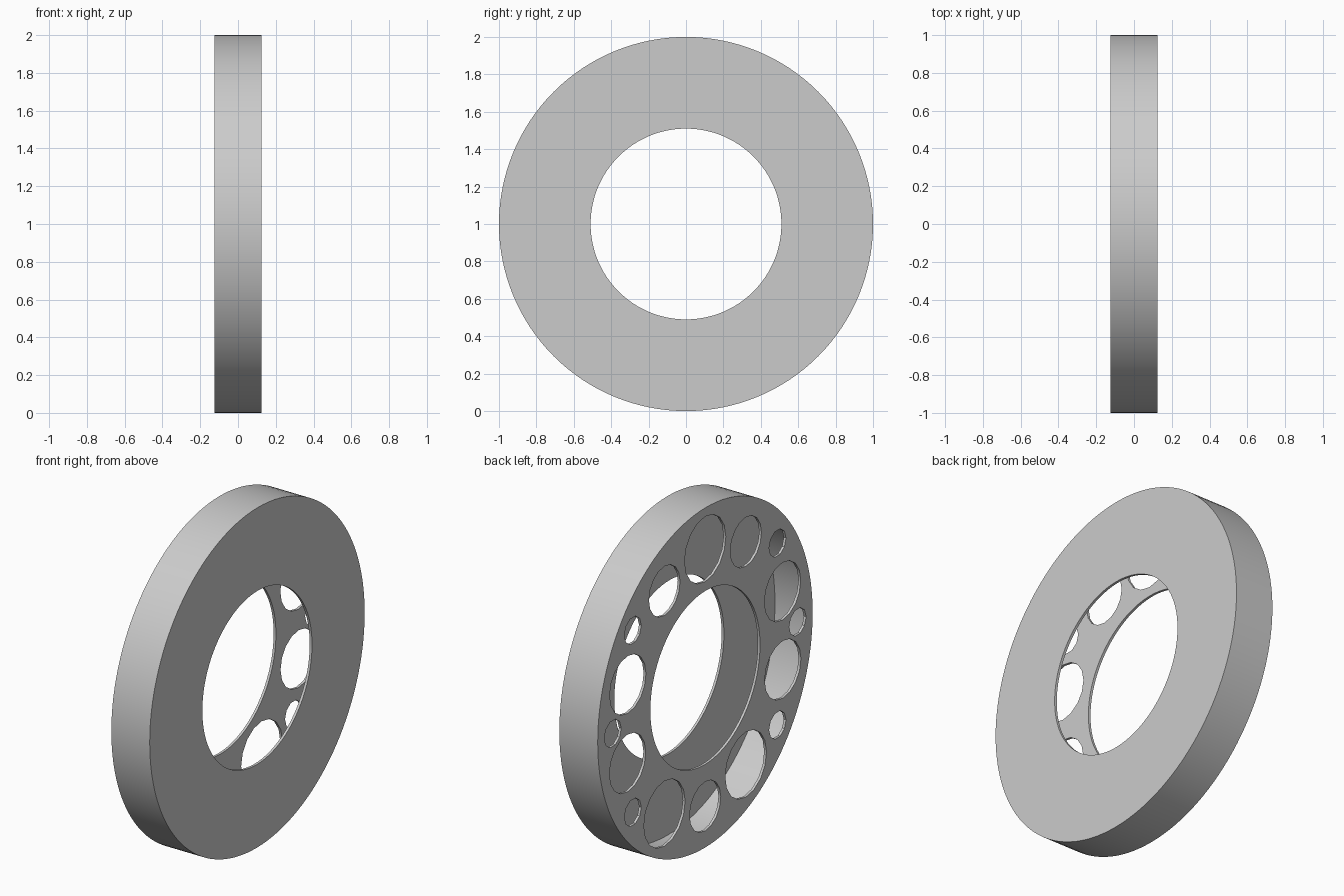
import bpy, bmesh
from math import sin, cos, pi, radians
from mathutils import Vector

if "Cube" in bpy.data.objects:
    bpy.data.objects.remove(bpy.data.objects["Cube"], do_unlink=True)

HALF, WALL, INNER, SEGS = 0.125, 0.015, 0.51, 128
CENTRE = Vector((0, 0, 1))

grey = bpy.data.materials.new("light_grey")
grey.use_nodes = True
grey.diffuse_color = (0.6, 0.6, 0.6, 1)
grey.node_tree.nodes["Principled BSDF"].inputs["Base Color"].default_value = (0.6, 0.6, 0.6, 1)


def finish(obj):
    obj.data.materials.clear()
    obj.data.materials.append(grey)
    bpy.ops.object.select_all(action='DESELECT')
    obj.select_set(True)
    bpy.context.view_layer.objects.active = obj
    bpy.ops.object.shade_smooth_by_angle(angle=radians(25))


def clean(bm, mesh):
    bmesh.ops.remove_doubles(bm, verts=bm.verts, dist=1e-5)
    bmesh.ops.recalc_face_normals(bm, faces=bm.faces)
    bm.to_mesh(mesh)
    bm.free()


# Outer rim and solid plate: an L-shaped section turned about the x axis
section = [(-HALF, 1), (HALF, 1), (HALF, INNER), (HALF - WALL, INNER),
           (HALF - WALL, 1 - WALL), (-HALF, 1 - WALL)]
bm = bmesh.new()
verts = [bm.verts.new((x, 0, r)) for x, r in section]
edges = [bm.edges.new((verts[i - 1], verts[i])) for i in range(len(verts))]
bmesh.ops.spin(bm, geom=verts + edges, cent=(0, 0, 0), axis=(1, 0, 0),
               angle=2 * pi, steps=SEGS, use_merge=True)
mesh = bpy.data.meshes.new("rim_and_solid_plate")
clean(bm, mesh)
rim = bpy.data.objects.new("rim_and_solid_plate", mesh)
rim.location = CENTRE
bpy.context.collection.objects.link(rim)
finish(rim)

# Drilled plate: filled flat outline with round holes
outline = bpy.data.curves.new("drilled_plate_outline", 'CURVE')
outline.dimensions = '2D'
outline.fill_mode = 'BOTH'
outline.extrude = WALL / 2


def ring(cx, cy, radius, sides):
    spline = outline.splines.new('POLY')
    spline.points.add(sides - 1)
    for i, p in enumerate(spline.points):
        a = 2 * pi * i / sides
        p.co = (cx + radius * cos(a), cy + radius * sin(a), 0, 1)
    spline.use_cyclic_u = True


ring(0, 0, 1 - WALL, SEGS)
ring(0, 0, INNER, SEGS)

BIG, MIDDLE, MEDIUM, SMALL = 0.192, 0.169, 0.145, 0.079
# Hole angle from the top towards -y, and its radius
holes = [(0, BIG), (150, BIG), (210, BIG),
         (30, MEDIUM), (180, MEDIUM), (330, MEDIUM)]
for side in (1, -1):
    holes += [(side * a, MIDDLE) for a in (72, 107.5)]
    holes += [(side * a, SMALL) for a in (51.5, 90, 128.5)]
for angle, radius in holes:
    a = radians(angle)
    small = radius == SMALL
    dist = 0.86 if small else 0.757
    ring(-dist * sin(a), dist * cos(a), radius, 10 if small else 16)

source = bpy.data.objects.new("plate_outline", outline)
bpy.context.collection.objects.link(source)
bpy.context.view_layer.update()
graph = bpy.context.evaluated_depsgraph_get()
mesh = bpy.data.meshes.new_from_object(source.evaluated_get(graph))
bpy.data.objects.remove(source, do_unlink=True)
bm = bmesh.new()
bm.from_mesh(mesh)
clean(bm, mesh)
plate = bpy.data.objects.new("drilled_plate", mesh)
plate.rotation_euler = (pi / 2, 0, pi / 2)
plate.location = CENTRE + Vector((WALL / 2 - HALF, 0, 0))
bpy.context.collection.objects.link(plate)
finish(plate)
